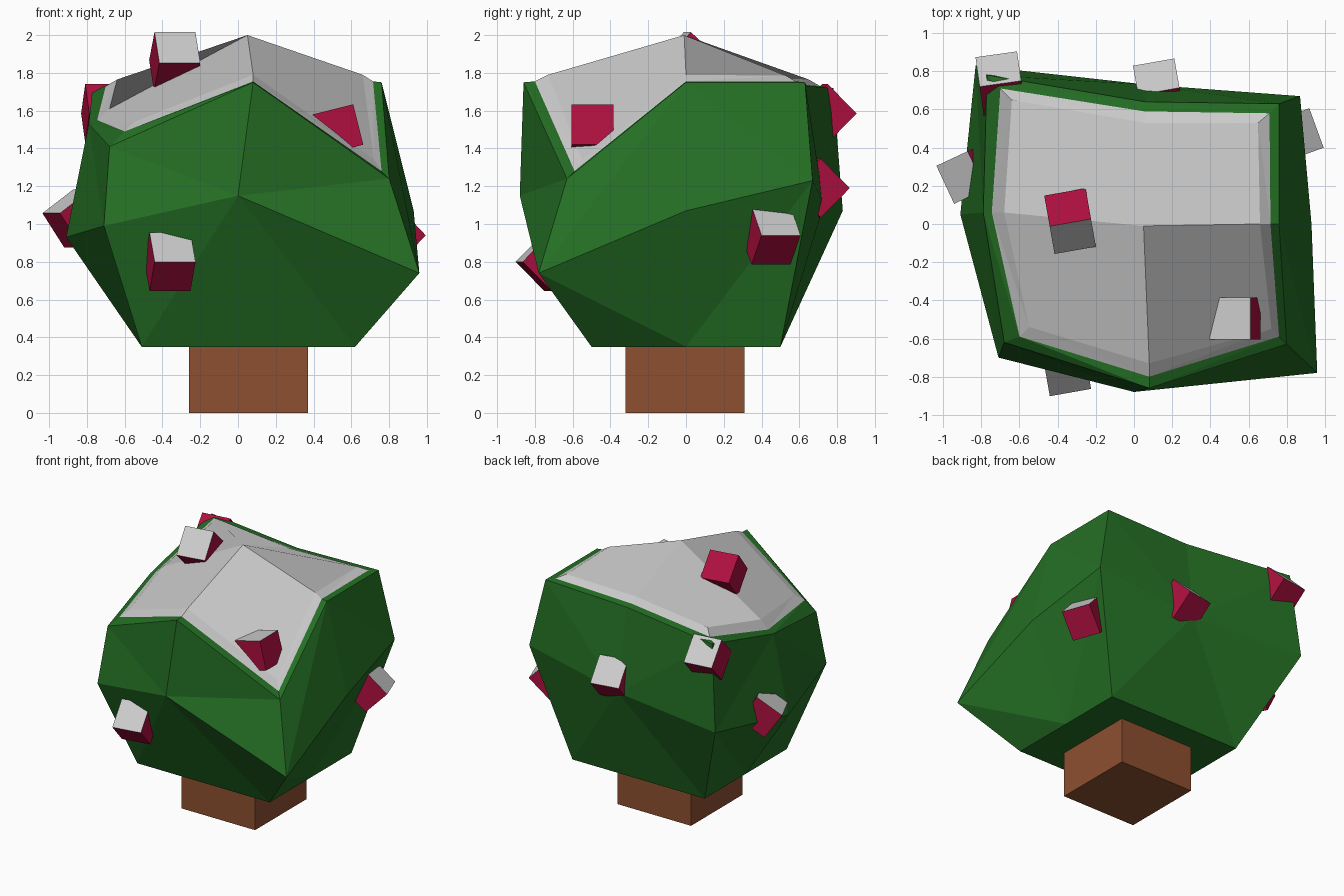
import bpy, bmesh
from math import radians
from mathutils import Matrix, Vector

if "Cube" in bpy.data.objects:
    bpy.data.objects.remove(bpy.data.objects["Cube"])


def material(name, rgb):
    m = bpy.data.materials.new(name)
    m.diffuse_color = (*rgb, 1)
    m.use_nodes = True
    m.node_tree.nodes["Principled BSDF"].inputs["Base Color"].default_value = m.diffuse_color
    return m


GREEN = material("leaf_green", (0.018, 0.16, 0.018))
BROWN = material("bark_brown", (0.27, 0.08, 0.03))
CRIMSON = material("crimson", (0.42, 0.005, 0.05))


def finish(bm, name, *mats):
    bmesh.ops.recalc_face_normals(bm, faces=bm.faces)
    mesh = bpy.data.meshes.new(name)
    bm.to_mesh(mesh)
    bm.free()
    for m in mats:
        mesh.materials.append(m)
    ob = bpy.data.objects.new(name, mesh)
    bpy.context.collection.objects.link(ob)
    return ob


def ring(bm, pts):
    return [bm.verts.new(p) for p in pts]


def band(bm, a, b, diagonals):
    # '0' splits low-i to high-i+1, '1' splits high-i to low-i+1
    for i, d in enumerate(diagonals):
        j = (i + 1) % 8
        if d == '0':
            tris = (a[i], a[j], b[j]), (a[i], b[j], b[i])
        else:
            tris = (a[i], a[j], b[i]), (a[j], b[j], b[i])
        for t in tris:
            bm.faces.new(t)


# Rings run: front, front right, right, back right, back, back left, left, front left
base = [(.055, -.5, .35), (.62, -.5, .35), (.62, 0, .35), (.62, .5, .35),
        (.055, .5, .35), (-.51, .5, .35), (-.51, 0, .35), (-.51, -.5, .35)]
middle = [(0, -.88, 1.15), (.96, -.78, .74), (.93, 0, 1.07), (.87, .67, 1.23),
          (.07, .73, 1.1), (-.83, .83, 1.07), (-.91, .05, .93), (-.71, -.7, .99)]
upper = [(.08, -.86, 1.75), (.8, -.63, 1.24), (.76, 0, 1.75), (.76, .63, 1.75),
         (.06, .64, 1.73), (-.77, .78, 1.72), (-.79, .06, 1.53), (-.68, -.62, 1.41)]
rim = [(.08, -.8, 1.755), (.76, -.59, 1.28), (.715, 0, 1.755), (.71, .58, 1.755),
       (.055, .59, 1.74), (-.7, .71, 1.73), (-.745, .06, 1.55), (-.6, -.59, 1.49)]
cap = [(.08, -.73, 1.79), (.72, -.55, 1.34), (.66, 0, 1.79), (.65, .53, 1.785),
       (.055, .53, 1.77), (-.64, .65, 1.765), (-.68, .06, 1.61), (-.55, -.54, 1.54)]

# Leafy body with a narrow rim around the snow
bm = bmesh.new()
r = [ring(bm, p) for p in (base, middle, upper, rim)]
bm.faces.new(r[0])
band(bm, r[0], r[1], '11001100')
band(bm, r[1], r[2], '00110011'[:1] + '0110' + '011')
band(bm, r[2], r[3], '01010101')
finish(bm, "bush_body", GREEN)

# Snow cap: bevelled border and four large facets meeting at the peak
bm = bmesh.new()
lo, hi = ring(bm, rim), ring(bm, cap)
band(bm, lo, hi, '01010101')
peak = bm.verts.new((.05, -.01, 2))
for i in range(0, 8, 2):
    bm.faces.new((peak, hi[i], hi[i + 1], hi[(i + 2) % 8]))
finish(bm, "snow_cap")

# Trunk
bm = bmesh.new()
bmesh.ops.create_cube(bm, size=1, matrix=Matrix.Translation((.055, -.005, .18))
                      @ Matrix.Diagonal((.63, .63, .36, 1)))
finish(bm, "trunk", BROWN)


# Crimson blocks with a snowy top, tilted outwards: centre, heading, tilt
def block(n, centre, heading, tilt):
    mat = (Matrix.Translation(centre) @ Matrix.Rotation(radians(heading), 4, 'Z')
           @ Matrix.Rotation(radians(tilt), 4, 'X'))
    bm = bmesh.new()
    bmesh.ops.create_cube(bm, size=.22)
    bm.normal_update()
    for f in bm.faces:
        f.material_index = 0 if f.normal.z > .5 else 1
    bm.transform(mat)
    finish(bm, f"berry_block_{n}", None, CRIMSON)


blocks = [((-.36, -.73, .8), 10, 45), ((-.335, .015, 1.86), 10, 48),
          ((.53, -.495, 1.5), -90, 14), ((.81, .45, .94), 110, 45),
          ((-.85, .27, 1.03), -65, 35), ((-.7, .735, 1.585), 188, 45),
          ((.13, .695, 1.19), 190, 45)]
for n, b in enumerate(blocks, 1):
    block(n, *b)
